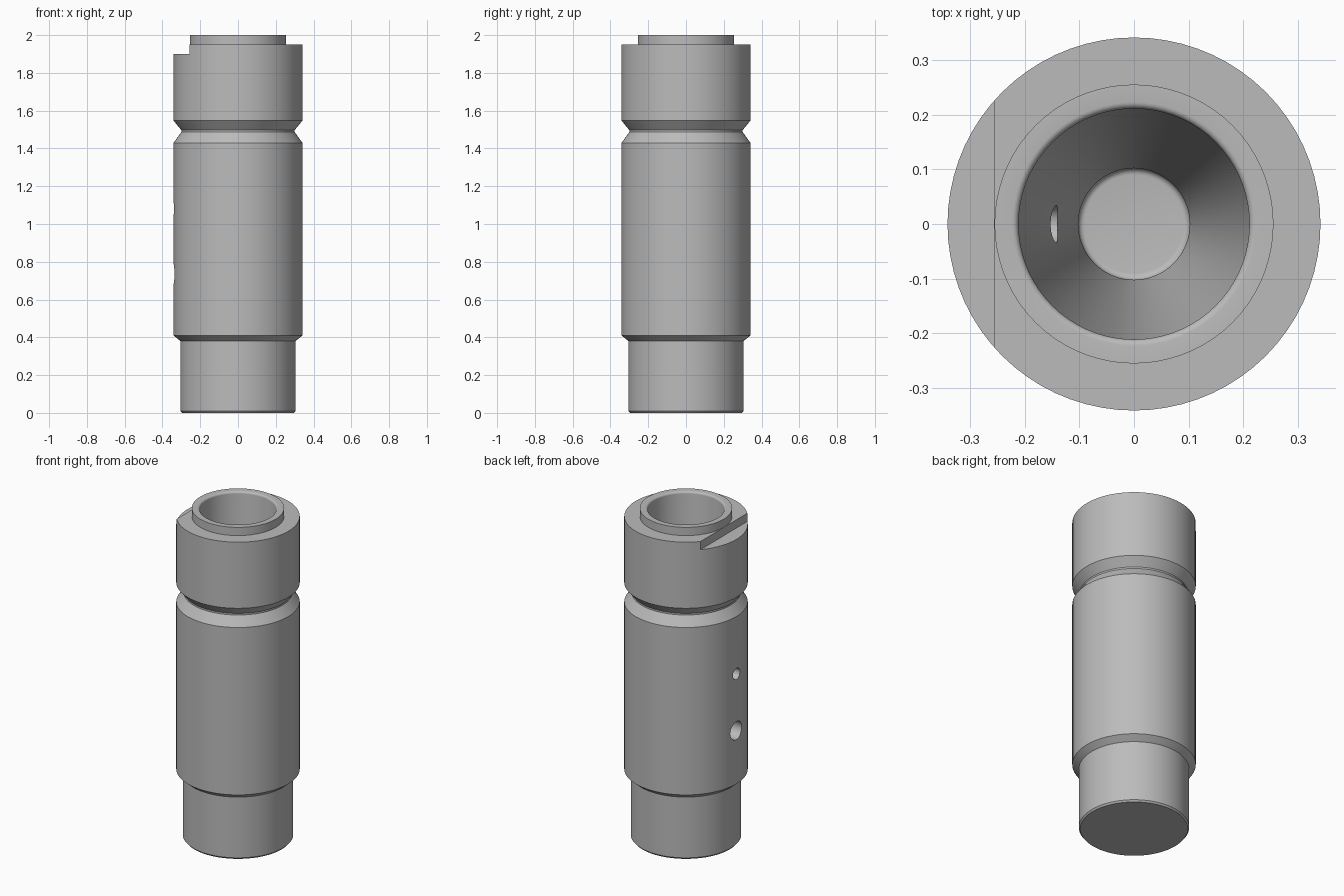
import bpy
import bmesh
from math import sin, cos, pi, radians

SEGMENTS = 72

cube = bpy.data.objects.get("Cube")
if cube:
    bpy.data.objects.remove(cube, do_unlink=True)

steel = bpy.data.materials.new("grey_steel")
steel.use_nodes = True
grey = (0.5, 0.5, 0.5, 1)
steel.diffuse_color = grey
steel.node_tree.nodes["Principled BSDF"].inputs["Base Color"].default_value = grey


def fillet(r, z, size, start):
    """Quarter-round profile points about (r, z), turning clockwise."""
    return [(r + size * cos(start - a * pi / 10), z + size * sin(start - a * pi / 10))
            for a in range(6)]


def lathe(name, profile):
    """Revolve (radius, height) points; zero radius closes on the axis."""
    bm = bmesh.new()
    verts = [bm.verts.new((r, 0, z)) for r, z in profile]
    edges = [bm.edges.new(pair) for pair in zip(verts, verts[1:])]
    bmesh.ops.spin(bm, geom=verts + edges, cent=(0, 0, 0), axis=(0, 0, 1),
                   angle=2 * pi, steps=SEGMENTS)
    bmesh.ops.remove_doubles(bm, verts=bm.verts, dist=0.0001)
    bmesh.ops.recalc_face_normals(bm, faces=bm.faces)
    mesh = bpy.data.meshes.new(name)
    bm.to_mesh(mesh)
    bm.free()
    obj = bpy.data.objects.new(name, mesh)
    bpy.context.collection.objects.link(obj)
    mesh.materials.append(steel)
    return obj


def cut(target, cutter):
    """Subtract the cutter from the target and discard it."""
    cutter.hide_render = True
    cutter.data.materials.append(steel)
    mod = target.modifiers.new("cut", "BOOLEAN")
    mod.operation = "DIFFERENCE"
    mod.solver = "EXACT"
    mod.object = cutter
    bpy.ops.object.select_all(action="DESELECT")
    target.select_set(True)
    bpy.context.view_layer.objects.active = target
    bpy.ops.object.modifier_apply(modifier=mod.name)
    bpy.data.objects.remove(cutter, do_unlink=True)


# Outer wall with spigot, collar groove and raised rim
outside = [(0, 0), (0.297, 0), (0.305, 0.01), (0.305, 0.38), (0.341, 0.41),
           (0.341, 1.43), (0.3, 1.487), (0.3, 1.497), (0.341, 1.547),
           (0.341, 1.95), (0.255, 1.95), (0.255, 2)]

# Tapered bore with a rounded lip and a rounded floor
lip = [(0.223 - 0.012 * sin(a * pi / 10), 1.988 + 0.012 * cos(a * pi / 10))
       for a in range(6)]
floor = fillet(0.09, 0.412, 0.012, 0)
bore = lip + [(0.211, 1.43), (0.102, 0.84)] + floor + [(0, 0.4)]

sleeve = lathe("sleeve_body", outside + bore)

# Flat locating notch on the right side of the collar
bpy.ops.mesh.primitive_cube_add(size=1, location=(-0.456, 0, 2))
notch = bpy.context.object
notch.scale = (0.4, 1, 0.2)
cut(sleeve, notch)

# Two radial ports through the right wall
for radius, height in ((0.034, 1.08), (0.055, 0.735)):
    bpy.ops.mesh.primitive_cylinder_add(vertices=32, radius=radius, depth=0.4,
                                        location=(-0.25, 0, height),
                                        rotation=(0, pi / 2, 0))
    cut(sleeve, bpy.context.object)

# Smooth round walls, crisp machined edges
bpy.ops.object.select_all(action="DESELECT")
sleeve.select_set(True)
bpy.context.view_layer.objects.active = sleeve
bpy.ops.object.shade_smooth_by_angle(angle=radians(25))
